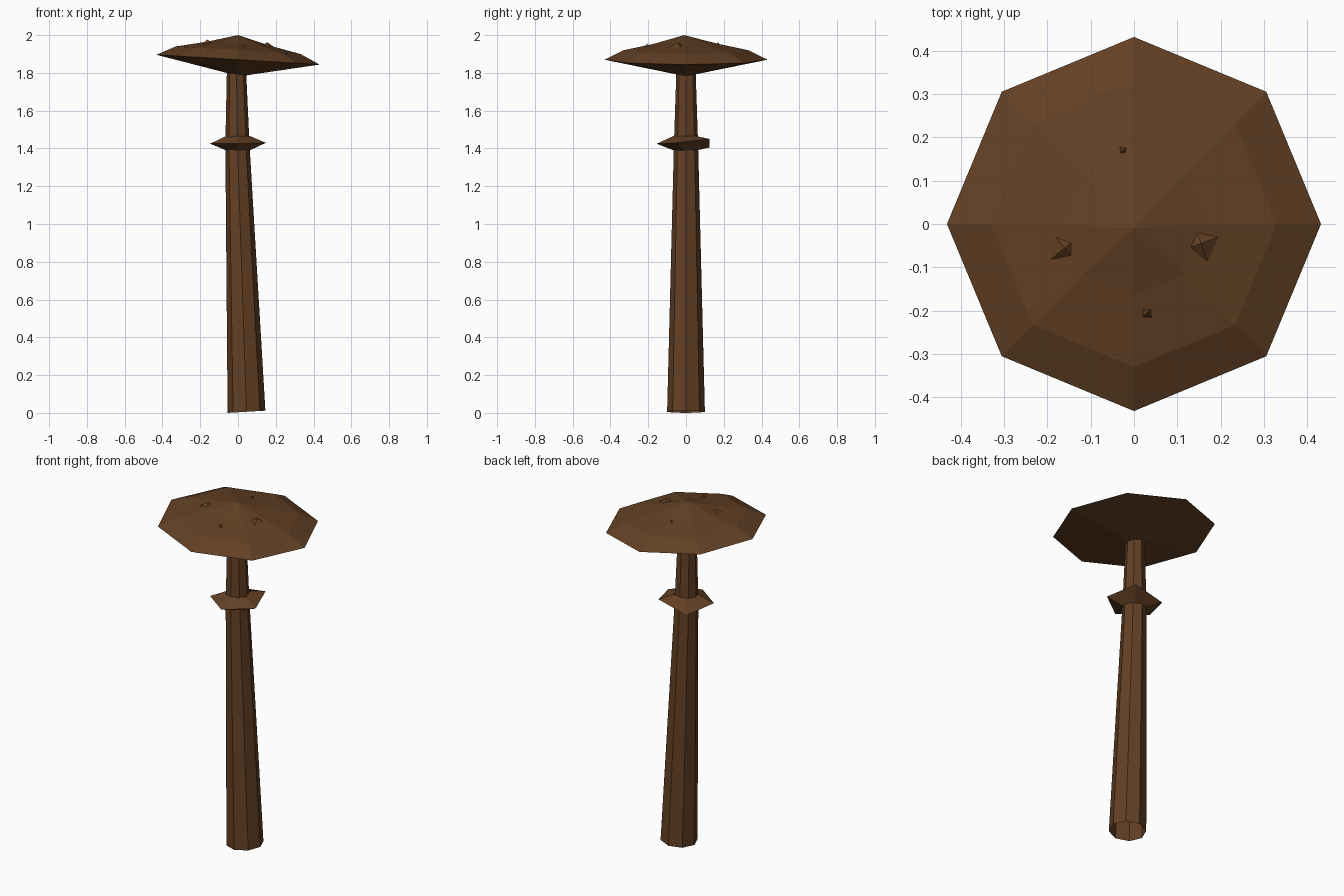
import bpy, bmesh
from math import sin, cos, radians, pi

cube = bpy.data.objects.get("Cube")
if cube:
    bpy.data.objects.remove(cube, do_unlink=True)

brown = bpy.data.materials.new("brown")
brown.use_nodes = True
colour = (0.125, 0.052, 0.018, 1)
brown.diffuse_color = colour
bsdf = brown.node_tree.nodes["Principled BSDF"]
bsdf.inputs["Base Color"].default_value = colour
bsdf.inputs["Roughness"].default_value = 0.9


def circle(sides, radius, z, cx=0, cy=0, tilt=0, turn=0):
    """Ring of points whose height falls by tilt per unit of x."""
    points = []
    for i in range(sides):
        a = turn + 2 * pi * i / sides
        dx = radius * cos(a)
        points.append((cx + dx, cy + radius * sin(a), z - tilt * dx))
    return points


def loft(name, sections, closed=False):
    """Join sections in order; a one-point section is a tip."""
    bm = bmesh.new()
    rows = [[bm.verts.new(p) for p in s] for s in sections]
    pairs = list(zip(rows, rows[1:]))
    if closed:
        pairs.append((rows[-1], rows[0]))
    for low, high in pairs:
        n = max(len(low), len(high))
        for i in range(n):
            j = (i + 1) % n
            if len(low) == 1:
                bm.faces.new((low[0], high[j], high[i]))
            elif len(high) == 1:
                bm.faces.new((low[i], low[j], high[0]))
            else:
                bm.faces.new((low[i], low[j], high[j], high[i]))
    bmesh.ops.recalc_face_normals(bm, faces=bm.faces)
    mesh = bpy.data.meshes.new(name)
    bm.to_mesh(mesh)
    bm.free()
    mesh.materials.append(brown)
    obj = bpy.data.objects.new(name, mesh)
    bpy.context.collection.objects.link(obj)
    return obj


# Leaning stem, open at the foot
loft("stem", [
    circle(8, 0.10, 0.006, cx=0.045, tilt=-0.06),
    circle(8, 0.064, 1.42, cx=-0.003),
    circle(8, 0.051, 1.81, cx=-0.008),
])

# Five-sided skirt with an uneven rim
rim = circle(5, 0.155, 1.425, turn=radians(-90))
rim_lift = (0, 0.005, 0.025, -0.02, 0)
rim = [(x, y, z + lift) for (x, y, z), lift in zip(rim, rim_lift)]
loft("stem_skirt", [
    circle(5, 0.066, 1.39, turn=radians(-90)),
    rim,
    circle(5, 0.068, 1.465, turn=radians(-90)),
], closed=True)

# Tilted faceted cap
loft("cap", [
    [(0.01, 0, 1.782)],
    circle(8, 0.432, 1.87, tilt=0.06),
    circle(8, 0.33, 1.92, tilt=0.06),
    circle(8, 0.165, 1.955, tilt=0.06),
    [(0, -0.01, 2.0)],
])

# Small pyramid warts: x, y, tip height, size, turn
warts = [
    (-0.16, -0.055, 1.977, 0.040, 40),
    (0.155, -0.045, 1.962, 0.045, 20),
    (-0.025, 0.17, 1.963, 0.022, 45),
    (0.03, -0.205, 1.955, 0.024, 45),
]
for i, (x, y, tip, size, turn) in enumerate(warts):
    loft(f"wart_{i + 1}", [
        circle(4, size, tip - 0.025, cx=x, cy=y, tilt=0.1, turn=radians(turn)),
        [(x, y, tip)],
    ])
